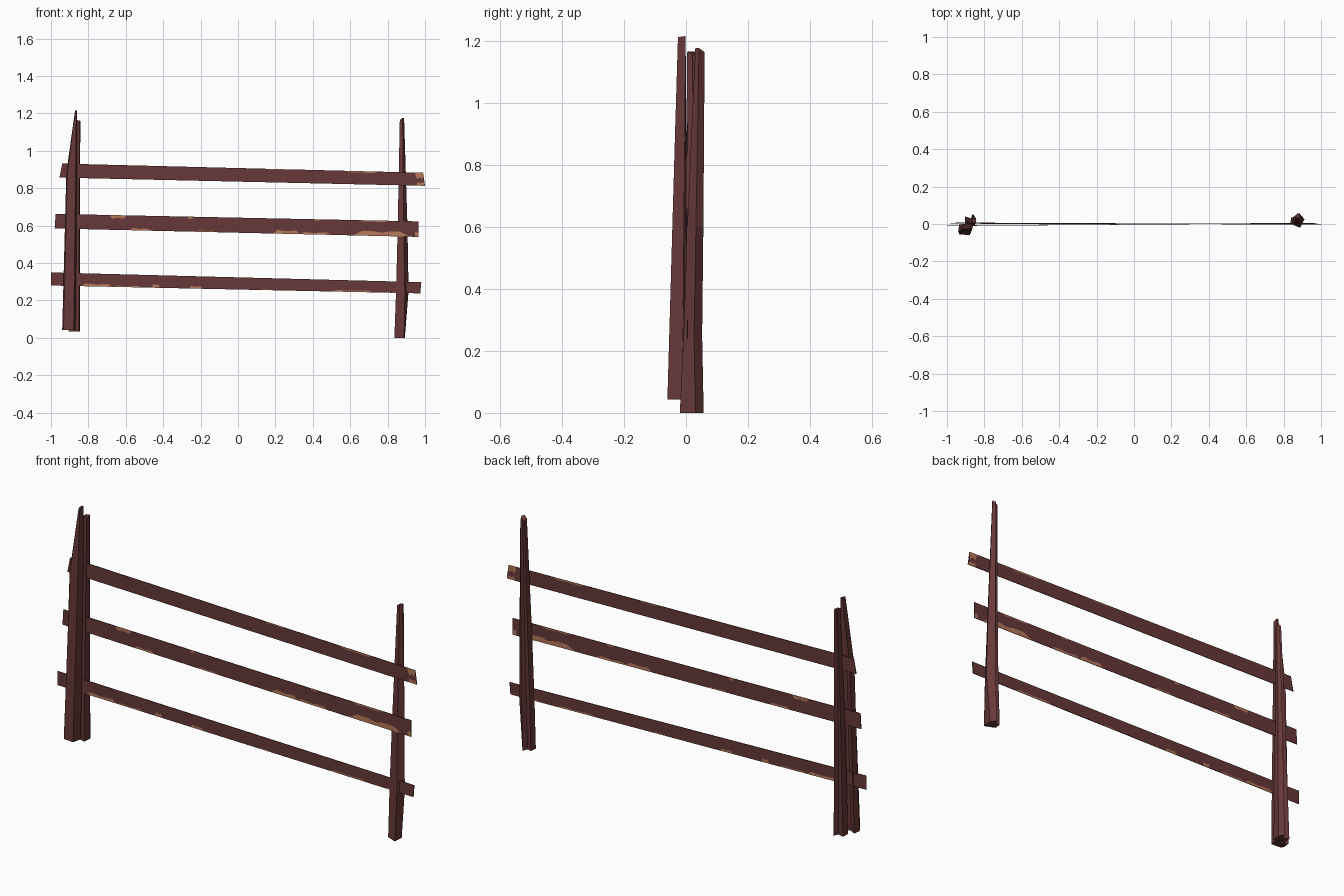
import bpy, bmesh
from mathutils import Vector

if "Cube" in bpy.data.objects:
    bpy.data.objects.remove(bpy.data.objects["Cube"])


def material(name, rgb):
    m = bpy.data.materials.new(name)
    m.diffuse_color = (*rgb, 1)
    m.use_nodes = True
    m.node_tree.nodes["Principled BSDF"].inputs["Base Color"].default_value = m.diffuse_color
    return m


PAINT = material("red_brown_paint", (0.135, 0.040, 0.040))
WOOD = material("bare_wood", (0.46, 0.19, 0.10))


def finish(name, bm):
    bmesh.ops.recalc_face_normals(bm, faces=bm.faces[:])
    me = bpy.data.meshes.new(name)
    bm.to_mesh(me)
    bm.free()
    me.materials.append(PAINT)
    me.materials.append(WOOD)
    ob = bpy.data.objects.new(name, me)
    bpy.context.collection.objects.link(ob)
    return ob


# Split-wood post: lofted outlines; tilt slants the sawn top in x and y
def post(name, levels, tilt=(0, 0)):
    bm = bmesh.new()
    rings = []
    for i, (z, pts) in enumerate(levels):
        last = i == len(levels) - 1
        rings.append([bm.verts.new((x, y, z + (last and
                      (x - pts[0][0]) * tilt[0] + (y - pts[0][1]) * tilt[1])))
                      for x, y in pts])
    n = len(rings[0])
    for a, b in zip(rings, rings[1:]):
        for i in range(n):
            j = (i + 1) % n
            bm.faces.new((a[i], a[j], b[j], b[i]))
    bm.faces.new(rings[0])
    bm.faces.new(rings[-1])
    return finish(name, bm)


# Thin rail: corner points, y at both ends, chips along lower and upper edges
def rail(name, bl, br, tr, tl, y0, y1, low, high):
    bl, br, tr, tl = (Vector(p) for p in (bl, br, tr, tl))
    span = br.x - bl.x
    stops = {0.0, 1.0}
    for a, b, h in low + high:
        for f in (0, 0.15, 0.5, 0.85, 1):
            stops.add(min(1, max(0, (a + (b - a) * f - bl.x) / span)))
    stops = sorted(stops)

    def depth(chips, t):
        x, d = bl.x + t * span, 0
        for a, b, h in chips:
            f = (x - a) / (b - a)
            if -1e-6 <= f <= 1 + 1e-6:
                edge = min(f, 1 - f) / 0.15
                d = max(d, h * min(1, max(0.15, edge)) * (0.7 if abs(f - 0.5) < 0.1 else 1))
        return d

    bm = bmesh.new()
    cols = []
    for t in stops:
        lo, hi = bl.lerp(br, t), tl.lerp(tr, t)
        height = (hi - lo).length
        y = y0 + (y1 - y0) * t
        fr = (0, max(0.02, depth(low, t) / height),
              1 - max(0.02, depth(high, t) / height), 1)
        cols.append([bm.verts.new((p.x, y, p.y)) for p in (lo.lerp(hi, f) for f in fr)])
    for k, (a, b) in enumerate(zip(cols, cols[1:])):
        tm = (stops[k] + stops[k + 1]) / 2
        for r in range(3):
            f = bm.faces.new((a[r], b[r], b[r + 1], a[r + 1]))
            chips = (low, [], high)[r]
            f.material_index = int(depth(chips, tm) > 0)
    ob = finish(name, bm)
    mod = ob.modifiers.new("thickness", "SOLIDIFY")
    mod.thickness = 0.003
    mod.offset = 0


# Rails with worn edges
rail("top_rail", (-.955, .857), (1.0, .813), (.99, .883), (-.94, .932), .006, -.002,
     [(.955, 1.0, .02)],
     [(.15, .26, .006), (.57, .75, .009), (.955, 1.0, .035)])
rail("middle_rail", (-.98, .585), (.965, .54), (.965, .623), (-.975, .663), .003, .001,
     [(-.58, -.47, .012), (-.23, -.12, .008), (.19, .33, .02), (.33, .5, .012),
      (.62, .91, .026), (.945, .965, .03)],
     [(-.69, -.60, .018), (-.27, -.245, .014), (.40, .44, .008), (.64, .8, .008)])
rail("bottom_rail", (-1.0, .28), (.975, .238), (.98, .298), (-1.0, .35), -.009, .005,
     [(-.84, -.67, .016), (-.67, -.52, .008), (-.46, -.42, .02), (-.26, -.19, .014),
      (.12, .18, .007), (.5, .72, .009), (.82, .9, .006)], [])

# Front left post, cut to a slanting point
post("front_left_post", [
    (.043, [(-.940, -.040), (-.933, -.055), (-.878, -.060), (-.868, -.012), (-.905, -.022), (-.935, -.004)]),
    (.88, [(-.918, -.030), (-.912, -.036), (-.868, -.036), (-.860, -.004), (-.890, -.010), (-.914, .000)]),
    (1.212, [(-.872, -.022), (-.871, -.026), (-.864, -.026), (-.862, -.001), (-.867, -.001), (-.871, -.001)])],
    (0, .15))

# Back left post
post("back_left_post", [
    (.035, [(-.905, .002), (-.850, -.010), (-.845, .030), (-.862, .055), (-.872, .030), (-.903, .040)]),
    (.60, [(-.890, .004), (-.850, -.002), (-.845, .028), (-.858, .046), (-.868, .027), (-.886, .034)]),
    (1.165, [(-.864, .005), (-.847, .004), (-.843, .020), (-.850, .034), (-.856, .024), (-.863, .028)])],
    (-.2, 0))

# Right post with a flared foot
post("right_post", [
    (0, [(.836, .002), (.888, -.020), (.892, .030), (.872, .057), (.862, .030), (.840, .036)]),
    (.25, [(.845, .000), (.892, -.008), (.912, .026), (.880, .052), (.868, .033), (.847, .035)]),
    (.60, [(.854, .008), (.886, .004), (.906, .032), (.882, .056), (.872, .040), (.856, .040)]),
    (1.165, [(.865, .032), (.880, .030), (.888, .042), (.882, .060), (.875, .050), (.866, .050)])],
    (.7, -.5))
